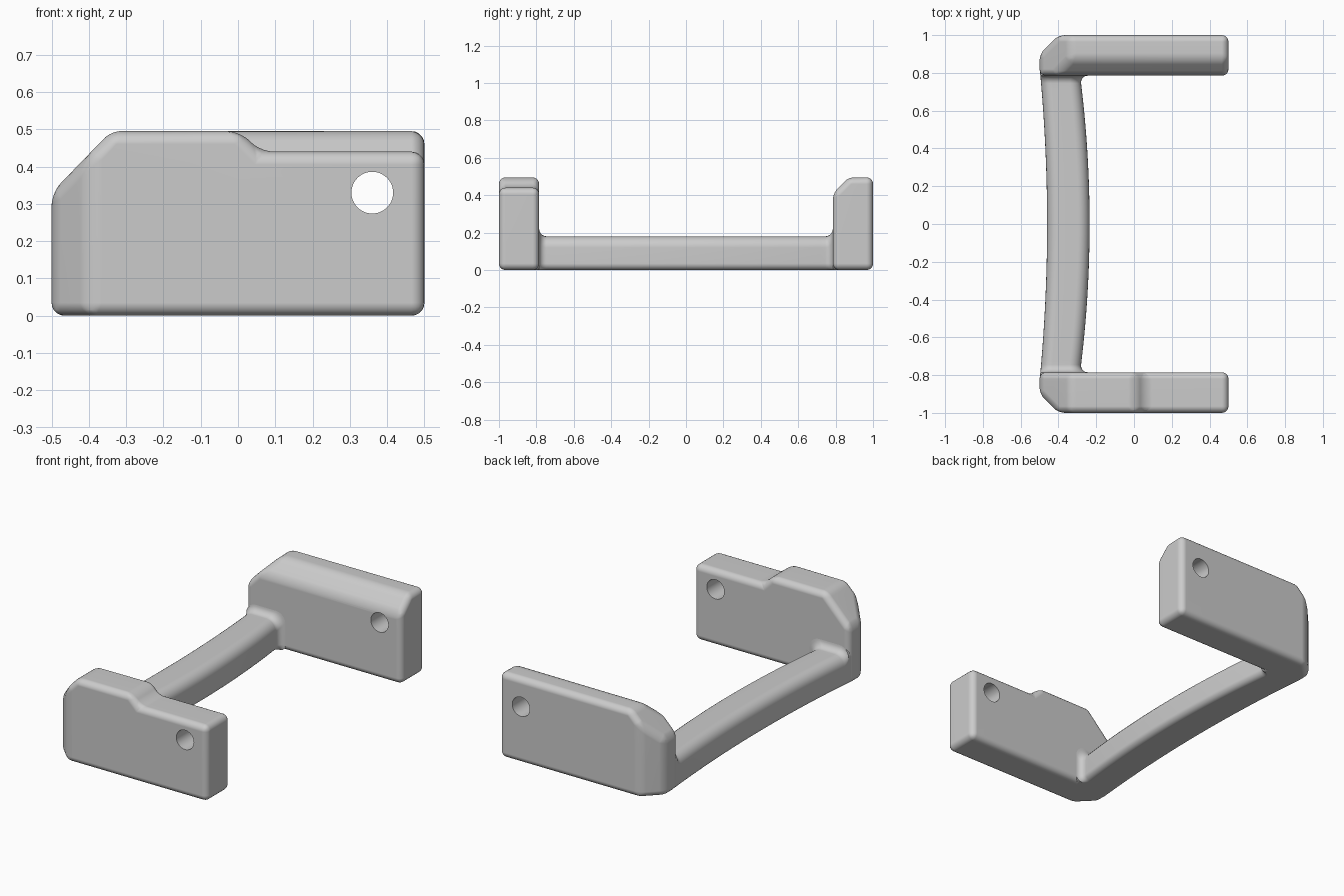
import bpy, bmesh, math
from mathutils import Vector

cube = bpy.data.objects.get("Cube")
if cube:
    bpy.data.objects.remove(cube, do_unlink=True)

GREY = (0.6, 0.6, 0.6, 1)
grey = bpy.data.materials.new("matte grey")
grey.use_nodes = True
grey.diffuse_color = GREY
grey.node_tree.nodes["Principled BSDF"].inputs["Base Color"].default_value = GREY

WALL, END = 0.785, 1.0     # inner and outer faces of the end blocks
ROUND = 0.035              # edge rounding


def make_object(name, bm):
    bmesh.ops.recalc_face_normals(bm, faces=bm.faces)
    mesh = bpy.data.meshes.new(name)
    bm.to_mesh(mesh)
    bm.free()
    mesh.materials.append(grey)
    obj = bpy.data.objects.new(name, mesh)
    bpy.context.collection.objects.link(obj)
    return obj


def activate(obj):
    bpy.ops.object.select_all(action='DESELECT')
    obj.select_set(True)
    bpy.context.view_layer.objects.active = obj


def finish(obj):
    activate(obj)
    bpy.ops.object.shade_smooth_by_angle(angle=math.radians(35))
    mod = obj.modifiers.new("even shading", 'WEIGHTED_NORMAL')
    mod.keep_sharp = True


def chamfer(bm, point, normal):
    # Slice off everything beyond the plane and close the cut
    geom = bm.verts[:] + bm.edges[:] + bm.faces[:]
    bmesh.ops.bisect_plane(bm, geom=geom, plane_co=Vector(point),
                           plane_no=Vector(normal), clear_outer=True)
    bmesh.ops.holes_fill(bm, edges=[e for e in bm.edges if e.is_boundary], sides=0)


def end_block(name, side, profile, cuts, cutter):
    bm = bmesh.new()
    face = bm.faces.new([bm.verts.new((x, side * WALL, z)) for x, z in profile])
    ext = bmesh.ops.extrude_face_region(bm, geom=[face], use_keep_orig=True)
    moved = [v for v in ext["geom"] if isinstance(v, bmesh.types.BMVert)]
    bmesh.ops.translate(bm, verts=moved, vec=(0, side * (END - WALL), 0))
    bmesh.ops.recalc_face_normals(bm, faces=bm.faces)
    for point, normal in cuts:
        chamfer(bm, point, normal)
    obj = make_object(name, bm)
    bevel = obj.modifiers.new("rounded edges", 'BEVEL')
    bevel.width = ROUND
    bevel.segments = 5
    bevel.limit_method = 'ANGLE'
    bevel.angle_limit = math.radians(25)
    hole = obj.modifiers.new("hole", 'BOOLEAN')
    hole.operation = 'DIFFERENCE'
    hole.solver = 'EXACT'
    hole.object = cutter
    activate(obj)
    for mod in ("rounded edges", "hole"):
        bpy.ops.object.modifier_apply(modifier=mod)
    finish(obj)


# Cutter for the hole running through both blocks
bpy.ops.mesh.primitive_cylinder_add(vertices=48, radius=0.056, depth=3,
                                    location=(0.36, 0, 0.33),
                                    rotation=(math.pi / 2, 0, 0))
cutter = bpy.context.object
cutter.name = "hole_cutter"
cutter.hide_render = True
cutter.data.materials.append(grey)
bpy.context.view_layer.update()

# End blocks: stepped top at the front, chamfered inner top at the back
left_part = [(-0.34, 0.495), (-0.5, 0.33), (-0.5, 0), (0.5, 0)]
end_block("front_block", -1,
          left_part + [(0.5, 0.44), (0.06, 0.44), (0.005, 0.495)],
          [((-0.5, -0.9, 0), (-1, -1, 0))], cutter)
end_block("back_block", 1, left_part + [(0.5, 0.495)],
          [((-0.5, 0.9, 0), (-1, 1, 0)),
           ((0, WALL, 0.41), (0, -1, 1))], cutter)
bpy.data.objects.remove(cutter, do_unlink=True)


# Bowed connecting bar, flaring into a fillet at each block
FILLET = 0.04


def section(y):
    bow = (y / 0.8) ** 2
    near = max(0.0, FILLET - max(0.0, WALL - abs(y)))
    flare = FILLET - math.sqrt(FILLET ** 2 - near ** 2)
    x0, x1 = -0.46 - 0.037 * bow, -0.235 - 0.052 * bow + flare
    top = 0.18 + flare
    corners = [(x1, top, -1, -1, 0.06), (x0, top, 1, -1, 0.06),
               (x0, 0, 1, 1, ROUND), (x1, 0, -1, 1, ROUND)]
    points = []
    for i, (x, z, sx, sz, r) in enumerate(corners):
        for k in range(7):
            a = math.pi / 2 * (i + k / 6)
            points.append((x + sx * r + r * math.cos(a), y,
                           z + sz * r + r * math.sin(a)))
    return points


half = [0.06 * i for i in range(1, 13)]
half += [WALL - FILLET * (1 - math.sin(math.pi / 2 * k / 7)) for k in range(8)]
half.append(0.82)
stations = [-y for y in reversed(half)] + [0] + half
bm = bmesh.new()
rings = [[bm.verts.new(p) for p in section(y)] for y in stations]
for a, b in zip(rings, rings[1:]):
    for i in range(len(a)):
        j = (i + 1) % len(a)
        bm.faces.new((a[i], a[j], b[j], b[i]))
bm.faces.new(rings[0])
bm.faces.new(rings[-1])
finish(make_object("connecting_bar", bm))
